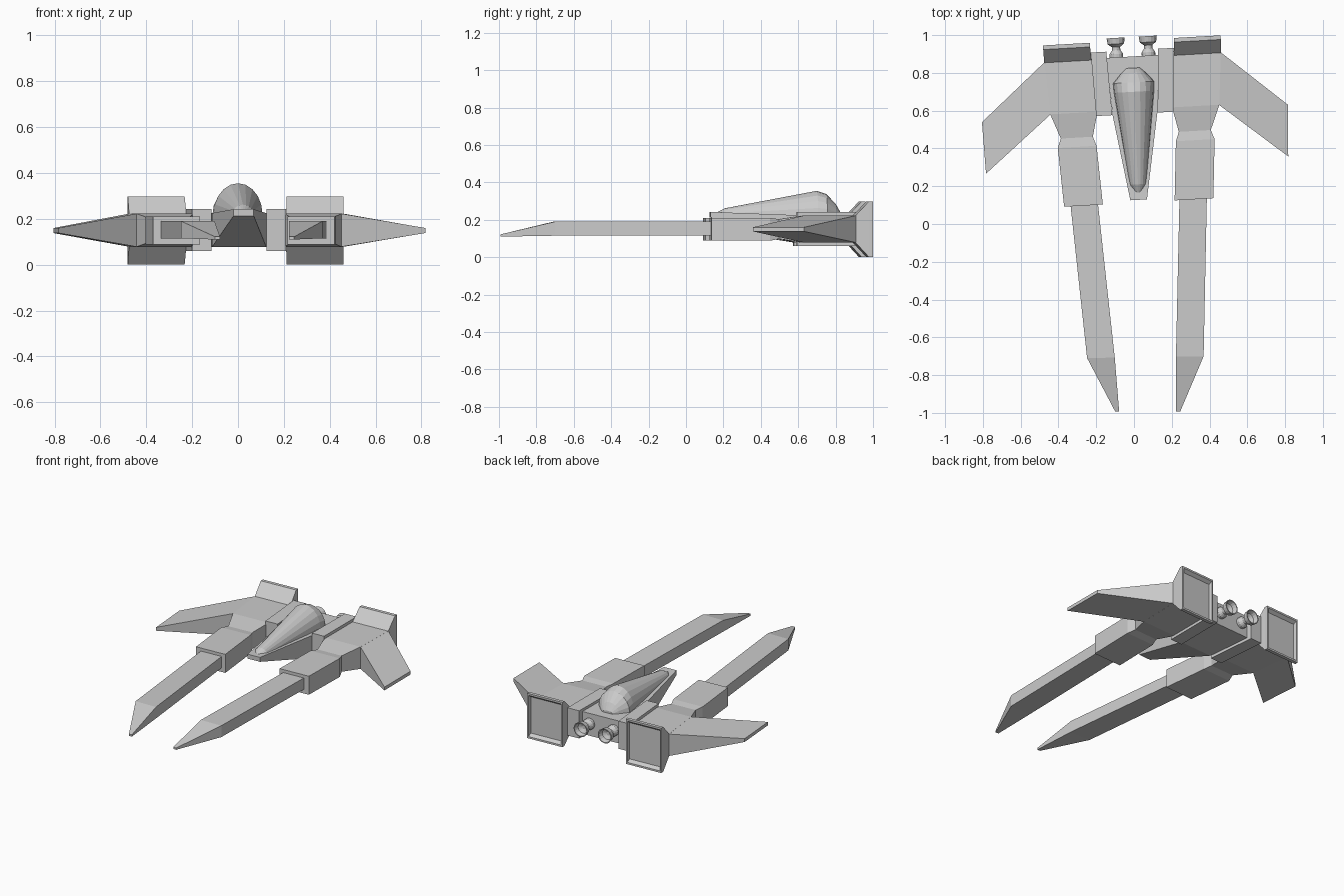
import bpy, bmesh
from math import sin, cos, pi


def place(u, v, z):
    """Symmetric craft coordinates -> world (the craft sits slightly turned)."""
    slope = 0.057 + 0.06 * min(v, 0)
    return (0.030 + u - 0.0427 * v, v + slope * u, z)


def loft(name, rings, side=1, caps=True):
    """Skin a list of equal-length rings of (u, v, z) points."""
    bm = bmesh.new()
    rows = [[bm.verts.new(place(side * u, v, z)) for u, v, z in r] for r in rings]
    n = len(rows[0])
    for a, b in zip(rows, rows[1:]):
        for i in range(n):
            j = (i + 1) % n
            bm.faces.new((a[i], a[j], b[j], b[i]))
    if caps:
        bm.faces.new(rows[0])
        bm.faces.new(rows[-1])
    bmesh.ops.recalc_face_normals(bm, faces=bm.faces)
    me = bpy.data.meshes.new(name)
    bm.to_mesh(me)
    bm.free()
    ob = bpy.data.objects.new(name, me)
    bpy.context.collection.objects.link(ob)
    return ob


def box(u0, u1, v, z0, z1):
    """Rectangular cross-section across the craft."""
    return [(u0, v, z0), (u1, v, z0), (u1, v, z1), (u0, v, z1)]


for side, label in ((-1, "left"), (1, "right")):
    # nacelle, pinched neck and front housing
    loft(label + "_nacelle", [
        box(.2175, .4675, .884, .078, .223),
        box(.1975, .4475, .606, .078, .223),
        box(.2275, .397, .475, .098, .203),
        box(.21, .415, .426, .088, .210),
        box(.19, .395, .114, .088, .210)], side)

    # long barrel with a chisel tip
    loft(label + "_barrel", [
        box(.2165, .3615, .13, .115, .190),
        box(.162, .3085, -.705, .115, .190),
        box(.151, .1725, -.992, .110, .122)], side)

    # forward swept wing
    loft(label + "_wing", [
        [(.465, .884, .078), (.445, .606, .078), (.445, .606, .223), (.465, .884, .223)],
        [(.81, .585, .138), (.80, .312, .138), (.80, .312, .160), (.81, .585, .160)]], side)

    # flared exhaust with recessed rear face
    loft(label + "_exhaust", [
        box(.2175, .4675, .88, .078, .223),
        box(.222, .470, .95, .002, .297),
        box(.222, .470, .972, .002, .297),
        box(.232, .460, .972, .014, .285),
        box(.236, .456, .952, .030, .269)], side)

    # strut joining hull and nacelle
    loft(label + "_strut", [
        box(.120, .205, .583, .060, .242),
        box(.1375, .22, .92, .060, .242)], side)

    # small round thruster
    profile = [(.036, .86), (.036, .905), (.022, .925), (.022, .942), (.043, .958),
               (.048, .99), (.042, .99), (.034, .962), (.012, .95)]
    loft(label + "_thruster", [
        [(.085 + r * cos(2 * pi * i / 16), v, .158 + r * sin(2 * pi * i / 16))
         for i in range(16)] for r, v in profile], side)

# central hull narrowing to a high nose
loft("hull", [
    box(-.1375, .1375, .887, .078, .225),
    box(-.118, .118, .58, .078, .225),
    box(-.044, .044, .128, .213, .242)])

# faceted teardrop canopy
stations = [(.165, .018, .240), (.21, .045, .262), (.70, .106, .355),
            (.75, .109, .338), (.80, .065, .285), (.826, .037, .240)]
loft("canopy", [
    [(w * cos(pi * i / 10), v, .222 + (top - .222) * sin(pi * i / 10)) for i in range(11)]
    for v, w, top in stations])
